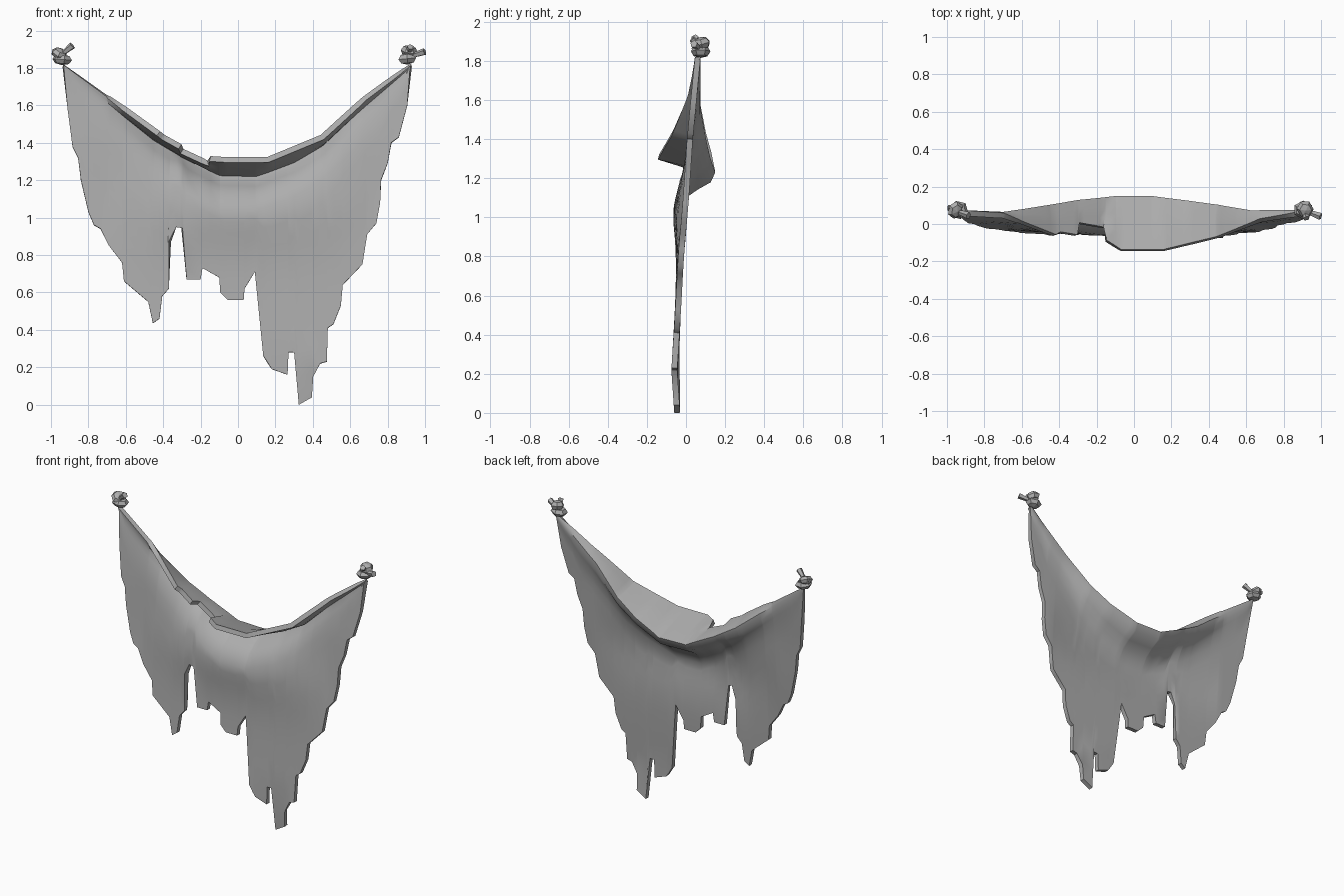
import bpy, bmesh, math
from mathutils import Vector, Euler

cube = bpy.data.objects.get("Cube")
if cube:
    bpy.data.objects.remove(cube, do_unlink=True)

# Single grey cloth colour
grey = bpy.data.materials.new("cloth grey")
grey.use_nodes = True
colour = (0.42, 0.42, 0.42, 1)
grey.diffuse_color = colour
shader = grey.node_tree.nodes["Principled BSDF"]
shader.inputs["Base Color"].default_value = colour
shader.inputs["Roughness"].default_value = 0.8


def lerp(a, b, t):
    return a + (b - a) * t


def sample(table, x, column=1):
    """Straight-line interpolation in a table sorted by its first column."""
    if x <= table[0][0]:
        return table[0][column]
    for low, high in zip(table, table[1:]):
        if x <= high[0]:
            return lerp(low[column], high[column], (x - low[0]) / (high[0] - low[0]))
    return table[-1][column]


def make_object(name, bm):
    mesh = bpy.data.meshes.new(name)
    bm.to_mesh(mesh)
    bm.free()
    mesh.materials.append(grey)
    obj = bpy.data.objects.new(name, mesh)
    bpy.context.collection.objects.link(obj)
    return obj


# Torn side and bottom outline, left to right (x, z)
torn_edge = [
    (-.935, 1.81), (-.91, 1.58), (-.885, 1.38), (-.855, 1.32), (-.84, 1.2),
    (-.8, 1.03), (-.77, .96), (-.735, .94), (-.69, .85), (-.62, .76),
    (-.61, .66), (-.48, .55), (-.455, .435), (-.42, .46), (-.405, .58),
    (-.37, .62), (-.365, .87), (-.33, .95), (-.3, .945), (-.275, .67),
    (-.2, .67), (-.19, .73), (-.1, .68), (-.095, .6), (-.055, .56),
    (.03, .56), (.035, .62), (.09, .71), (.135, .26), (.18, .19),
    (.265, .16), (.27, .28), (.3, .28), (.325, 0), (.395, .04),
    (.4, .15), (.44, .22), (.475, .23), (.48, .41), (.51, .43),
    (.55, .53), (.56, .64), (.665, .75), (.69, .91), (.74, .97),
    (.76, 1.08), (.765, 1.2), (.8, 1.29), (.82, 1.4), (.86, 1.43),
    (.905, 1.6), (.925, 1.81)]

# Front lip of the folded top, with its torn steps (x, y, z)
front_lip = [
    (-.935, .06, 1.82), (-.7, .045, 1.65), (-.425, -.06, 1.45),
    (-.4, -.045, 1.43), (-.31, -.06, 1.38), (-.3, .005, 1.355),
    (-.16, -.02, 1.29), (-.15, -.09, 1.315), (-.07, -.14, 1.31),
    (.16, -.14, 1.31), (.45, -.07, 1.43), (.68, .02, 1.64), (.925, .06, 1.82)]

# Back of the fold where the cloth turns under (x, y, z)
back_fold = [
    (-.935, .06, 1.81), (-.7, .05, 1.62), (-.45, .09, 1.42), (-.3, .115, 1.33),
    (-.1, .135, 1.23), (.1, .135, 1.225), (.3, .11, 1.3), (.45, .09, 1.39),
    (.63, .06, 1.56), (.925, .06, 1.81)]

# Lean of the hanging sheet (z, y) and the tuck under the fold (blend, drop)
lean = [(0, -.045), (.22, -.06), (.45, -.045), (.8, -.025),
        (1.1, 0), (1.4, .02), (1.82, .06)]
tuck = [(.12, .035), (.5, .07), (.8, .11), (1, .19)]


def sheet_depth(x, z):
    belly = math.exp(-((z - 1.05) / .2) ** 2) * max(0, 1 - (x / .7) ** 2)
    return sample(lean, z) - .045 * belly


def cloth_column(x, flap_rows=3, sheet_rows=8):
    """One strip of cloth: lip, flap, fold, then the hanging sheet."""
    bottom = sample(torn_edge, x)
    lip = Vector((x, sample(front_lip, x, 1), sample(front_lip, x, 2)))
    back = Vector((x, sample(back_fold, x, 1), sample(back_fold, x, 2)))
    points = [lip.lerp(back, i / flap_rows) for i in range(flap_rows + 1)]
    size = min(1, max(0, back.z - bottom) / .5)
    for blend, drop in tuck:
        z = back.z - drop * size
        points.append(Vector((x, lerp(back.y, sheet_depth(x, z), blend), z)))
    start = points[-1].z
    for i in range(1, sheet_rows + 1):
        z = lerp(start, bottom, i / sheet_rows)
        points.append(Vector((x, sheet_depth(x, z), z)))
    return points


# Torn cloth
bm = bmesh.new()
stations = sorted({p[0] for p in torn_edge + front_lip + back_fold})
columns = [[bm.verts.new(p) for p in cloth_column(x)] for x in stations]
for left, right in zip(columns, columns[1:]):
    for i in range(len(left) - 1):
        bm.faces.new((left[i], left[i + 1], right[i + 1], right[i]))
bmesh.ops.remove_doubles(bm, verts=bm.verts, dist=.0008)
cloth = make_object("torn_cloth", bm)
thickness = cloth.modifiers.new("thickness", "SOLIDIFY")
thickness.thickness = .03
thickness.offset = 0
bpy.context.view_layer.objects.active = cloth
cloth.select_set(True)
bpy.ops.object.modifier_apply(modifier=thickness.name)
bpy.ops.object.shade_smooth_by_angle(angle=math.radians(40))
cloth.select_set(False)


def add_lump(bm, centre, size, turn):
    """A faceted six-sided wad of cloth with a pinched top and bottom."""
    made = bmesh.ops.create_uvsphere(bm, u_segments=6, v_segments=4, radius=1)
    spin = Euler([math.radians(a) for a in turn]).to_matrix()
    for v in made["verts"]:
        scaled = Vector(a * b for a, b in zip(v.co, size))
        v.co = spin @ scaled + Vector(centre)


def add_tail(bm, start, end, narrow, wide):
    """A loose cloth end that flares toward its tip."""
    start, end = Vector(start), Vector(end)
    axis = end - start
    made = bmesh.ops.create_cone(bm, cap_ends=True, segments=5, radius1=narrow,
                                 radius2=wide, depth=axis.length)
    turn = axis.to_track_quat("Z", "Y").to_matrix()
    for v in made["verts"]:
        v.co = turn @ v.co + (start + end) / 2


def make_knot(name, place, lumps, tails):
    bm = bmesh.new()
    for lump in lumps:
        add_lump(bm, *lump)
    for tail in tails:
        add_tail(bm, *tail)
    make_object(name, bm).location = place


# Corner knots
make_knot("right_knot", (-.94, .075, 1.865),
          [((0, 0, -.02), (.055, .05, .03), (0, 5, 15)),
           ((-.015, 0, .012), (.045, .05, .028), (20, 25, 0))],
          [((0, -.01, .01), (.055, -.03, .055), .012, .02),
           ((-.01, .01, .01), (-.055, .01, .02), .025, .016)])
make_knot("left_knot", (.91, .075, 1.865),
          [((-.005, 0, -.015), (.055, .05, .032), (0, -6, 0)),
           ((.005, .005, .025), (.045, .048, .033), (15, 0, 30))],
          [((.02, -.01, 0), (.088, -.035, .022), .013, .02),
           ((0, 0, .01), (.012, -.045, .048), .014, .018)])
